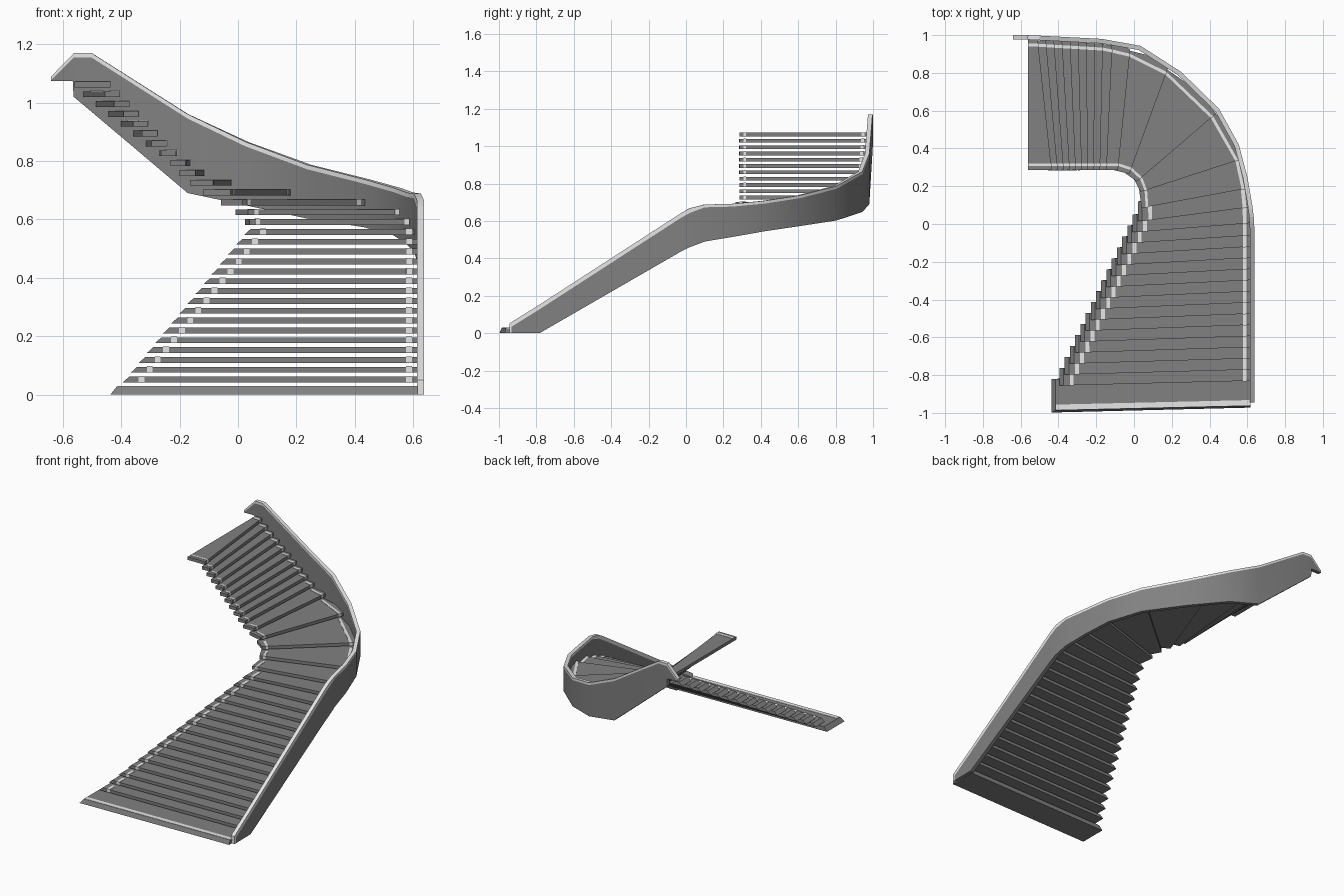
import bpy, bmesh
from mathutils import Vector

if "Cube" in bpy.data.objects:
    bpy.data.objects.remove(bpy.data.objects["Cube"])


def material(name, value):
    m = bpy.data.materials.new(name)
    m.use_nodes = True
    colour = (value, value, value, 1)
    m.diffuse_color = colour
    m.node_tree.nodes["Principled BSDF"].inputs["Base Color"].default_value = colour
    return m


GREY = material("stone grey", 0.22)
LIGHT = material("pale trim", 0.85)


def finish(bm, name, mats):
    bmesh.ops.recalc_face_normals(bm, faces=bm.faces)
    me = bpy.data.meshes.new(name)
    bm.to_mesh(me)
    bm.free()
    for m in mats:
        me.materials.append(m)
    ob = bpy.data.objects.new(name, me)
    bpy.context.collection.objects.link(ob)
    return ob


def prism(bm, low, high, z0, z1):
    """Solid between two plan outlines at two heights."""
    a = [bm.verts.new((p.x, p.y, z0)) for p in low]
    b = [bm.verts.new((p.x, p.y, z1)) for p in high]
    bm.faces.new(a[::-1])
    bm.faces.new(b)
    n = len(a)
    for i in range(n):
        j = (i + 1) % n
        bm.faces.new((a[i], a[j], b[j], b[i]))


# Front edge of every tread: inner end, outer end
V = Vector
STEPS, RISE, THICK = 32, 0.0337, 0.02
edges = [(V((-0.437, -0.998)), V((0.617, -0.972)))]
for k in range(14):
    edges.append((V((-0.395 + 0.0277 * k, -0.855 + 0.058 * k)),
                  V((0.617, -0.83 + 0.0592 * k))))
winders = [((-0.007, -0.043), (0.617, 0.005)), ((0.021, 0.015), (0.616, 0.09)),
           ((0.04, 0.085), (0.606, 0.19)), ((0.035, 0.17), (0.572, 0.345)),
           ((0.015, 0.225), (0.435, 0.585)), ((-0.025, 0.265), (0.18, 0.825)),
           ((-0.085, 0.285), (-0.02, 0.922)), ((-0.145, 0.285), (-0.115, 0.945))]
edges += [(V(a), V(b)) for a, b in winders]
for k in range(9):
    edges.append((V((-0.18 - 0.032 * k, 0.285)),
                  V((-0.165 - 0.0431 * k, 0.955 + 0.0025 * k))))
edges.append((V((-0.56, 0.285)), V((-0.56, 0.978))))


def forward(a, b):
    d = (b - a).normalized()
    return V((-d.y, d.x))


# Treads, with trim strips let into both ends
inner_bm, outer_bm = bmesh.new(), bmesh.new()
for k in range(STEPS):
    fi, fo = edges[k]
    bi, bo = (p.copy() for p in edges[k + 1])
    straight = k < 17
    if straight:
        bi.x = fi.x
    top = 0.0275 + RISE * k
    bottom = top - THICK if k else 0.0
    overlap = 0.0 if k == STEPS - 1 else (0.035 if k < 21 else 0.02)
    lap = forward(bi, bo) * overlap
    low = [fi, fo, bo + lap, bi + lap]
    if straight:
        low[3].x = fi.x
    high = [p.copy() for p in low]
    if straight:                       # sloping inner end
        high[0].x += 0.022
        high[3].x += 0.022
    if k == 0:                         # sloping nose
        high[0].y += 0.012
        high[1].y += 0.01
    if 18 <= k <= 21:                  # winders bulge out to meet the wall
        bulge = (fo + bo) / 2 - forward(fo, bo) * 0.018
        low.insert(2, bulge)
        high.insert(2, bulge)
    bm = bmesh.new()
    prism(bm, low, high, bottom, top)
    finish(bm, f"tread_{k + 1}", [GREY])

    if k == 0:
        continue
    nose = forward(fi, fo) * -0.002
    front, back = (fo - fi).normalized(), (bo - bi).normalized()
    start = 0.055 if straight else 0.022
    width = 0.02 if straight else 0.014
    strip = [fi + front * start + nose, fi + front * (start + width) + nose,
             bi + back * (start + width), bi + back * start]
    prism(inner_bm, strip, strip, bottom + 0.001, top + 0.002)
    near, far = (0.021, 0.041) if straight else (0.021, 0.037)
    strip = [fo - front * far + nose, fo - front * near + nose,
             bo - back * near, bo - back * far]
    prism(outer_bm, strip, strip, bottom + 0.001, top + 0.002)
finish(inner_bm, "inner_trim_strip", [LIGHT])
finish(outer_bm, "outer_trim_strip", [LIGHT])

# Trim strip along the nose of the bottom tread
bm = bmesh.new()
a, b = edges[0]
strip = [a + V((0.024, 0.014)), b + V((0, 0.012)),
         b + V((0, 0.04)), a + V((0.024, 0.042))]
prism(bm, strip, strip, 0.024, 0.0295)
finish(bm, "bottom_nose_strip", [LIGHT])

# Outer wall: x, y, top height, bottom height along its outer face
stations = [(0.637, -0.945, 0.05, 0), (0.637, -0.932, 0.06, 0),
            (0.637, -0.78, 0.155, 0.002), (0.637, -0.03, 0.64, 0.435),
            (0.636, 0.02, 0.668, 0.46), (0.626, 0.10, 0.688, 0.49),
            (0.60, 0.25, 0.692, 0.515), (0.555, 0.42, 0.708, 0.545),
            (0.45, 0.61, 0.737, 0.573), (0.25, 0.805, 0.787, 0.603),
            (0.035, 0.943, 0.865, 0.648), (-0.17, 0.98, 0.96, 0.69),
            (-0.50, 0.997, 1.169, 0.968), (-0.562, 1.0, 1.169, 1.02),
            (-0.566, 1.0, 1.165, 1.074), (-0.64, 1.0, 1.089, 1.074)]
WALL = 0.024
bm = bmesh.new()
path = [V(s[:2]) for s in stations]
rings = []
for i, (x, y, zt, zb) in enumerate(stations):
    tangent = (path[min(i + 1, len(path) - 1)] - path[max(i - 1, 0)]).normalized()
    p = path[i]
    q = p + V((-tangent.y, tangent.x)) * WALL
    cap = 0.025 if y < 0.06 else 0.015
    zm = max(zt - cap, zb + 0.002)
    rings.append([bm.verts.new((c.x, c.y, z)) for c, z in
                  ((p, zb), (p, zm), (p, zt), (q, zt), (q, zm), (q, zb))])
for i, (r, s) in enumerate(zip(rings, rings[1:])):
    for j in range(6):
        n = (j + 1) % 6
        f = bm.faces.new((r[j], r[n], s[n], s[j]))
        f.material_index = 1 if j in (1, 2, 3) or i == 0 else 0
for r in (rings[0], rings[-1]):
    bm.faces.new(r).material_index = 1
wall = finish(bm, "outer_wall", [GREY, LIGHT])
bpy.ops.object.select_all(action="DESELECT")
wall.select_set(True)
bpy.context.view_layer.objects.active = wall
bpy.ops.object.shade_smooth_by_angle(angle=0.5)
